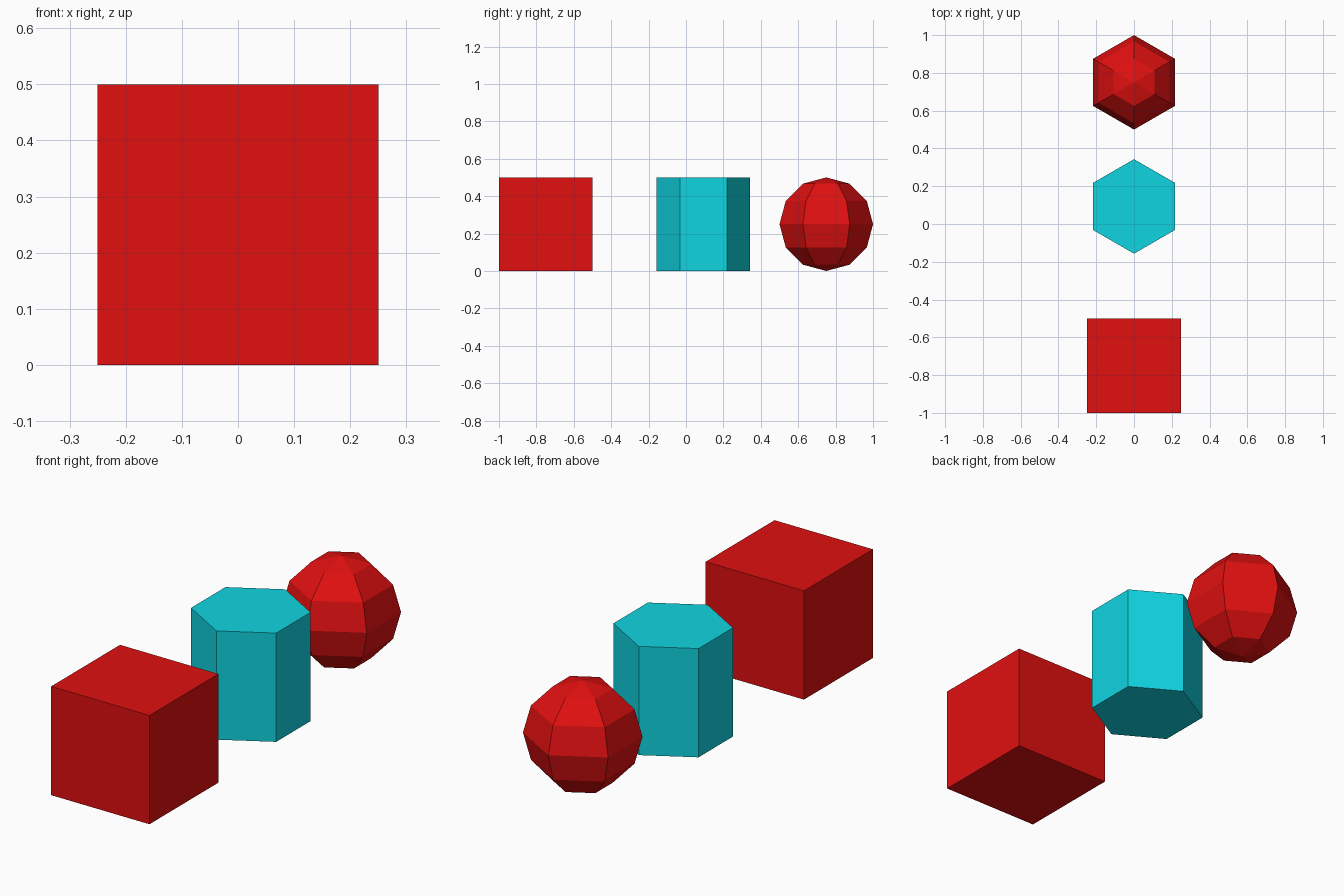
import bpy

if "Cube" in bpy.data.objects:
    bpy.data.objects.remove(bpy.data.objects["Cube"])


def material(name, rgb):
    m = bpy.data.materials.new(name)
    m.diffuse_color = (*rgb, 1.0)
    m.use_nodes = True
    m.node_tree.nodes["Principled BSDF"].inputs["Base Color"].default_value = m.diffuse_color
    return m


red = material("red", (0.75, 0.005, 0.005))
cyan = material("cyan", (0.005, 0.66, 0.75))


def finish(name, mat):
    ob = bpy.context.object
    ob.name = name
    ob.data.materials.append(mat)


# cube at the front
bpy.ops.mesh.primitive_cube_add(size=0.5, location=(0, -0.75, 0.25))
finish("cube", red)

# six-sided column in the middle
bpy.ops.mesh.primitive_cylinder_add(vertices=6, radius=0.25, depth=0.5,
                                    location=(0, 0.093, 0.25))
finish("hexagonal_column", cyan)

# low-poly ball at the back
bpy.ops.mesh.primitive_uv_sphere_add(segments=6, ring_count=6, radius=0.25,
                                     location=(0, 0.75, 0.25))
finish("ball", red)
